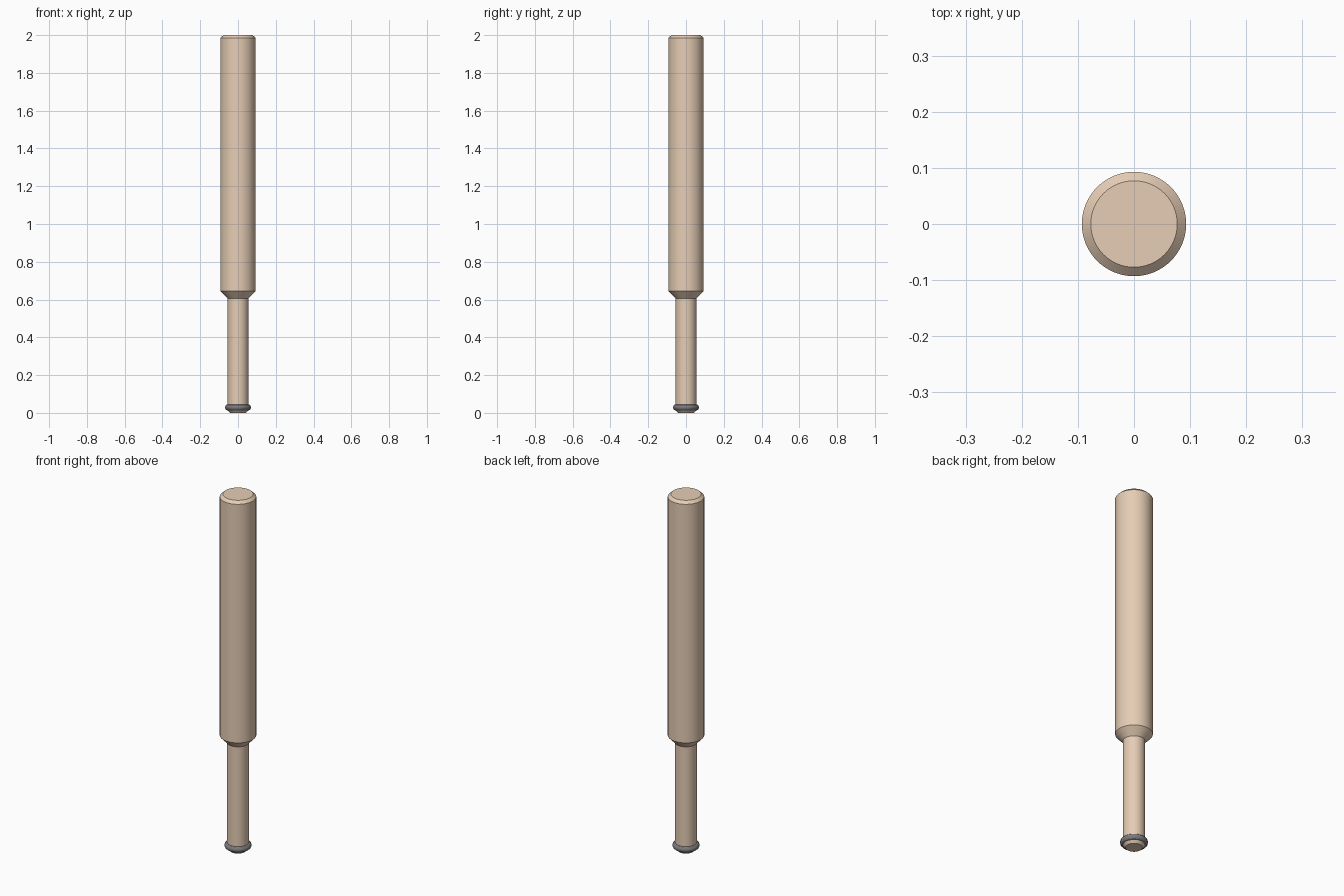
import bpy, math

if "Cube" in bpy.data.objects:
    bpy.data.objects.remove(bpy.data.objects["Cube"])


def material(name, color):
    m = bpy.data.materials.new(name)
    m.diffuse_color = color
    m.use_nodes = True
    m.node_tree.nodes["Principled BSDF"].inputs["Base Color"].default_value = m.diffuse_color
    return m


def lathe(name, profile, mat, closed=False, sides=64):
    """Revolve (radius, z) points about the z axis; open profiles get end caps."""
    n = len(profile)
    verts, faces = [], []
    for i in range(sides):
        a = 2 * math.pi * i / sides
        verts += [(r * math.cos(a), r * math.sin(a), z) for r, z in profile]
    for i in range(sides):
        j = (i + 1) % sides
        for k in range(n if closed else n - 1):
            m = (k + 1) % n
            faces.append((i * n + k, j * n + k, j * n + m, i * n + m))
    if not closed:
        faces.append([i * n for i in reversed(range(sides))])
        faces.append([i * n + n - 1 for i in range(sides)])
    mesh = bpy.data.meshes.new(name)
    mesh.from_pydata(verts, [], faces)
    mesh.materials.append(mat)
    ob = bpy.data.objects.new(name, mesh)
    bpy.context.collection.objects.link(ob)
    bpy.ops.object.select_all(action='DESELECT')
    ob.select_set(True)
    bpy.context.view_layer.objects.active = ob
    bpy.ops.object.shade_smooth_by_angle(angle=math.radians(30))
    return ob


wood = material("wood", (0.79, 0.61, 0.46, 1))
rubber = material("dark_rubber", (0.2, 0.2, 0.21, 1))

# Stepped pin: chamfered foot, thin shank, shoulder, thick body, chamfered top
lathe("pin_body", [(0.042, 0.0), (0.055, 0.015), (0.055, 0.605),
                   (0.093, 0.645), (0.093, 1.985), (0.077, 2.0)], wood)

# Ring around the foot
ring = [(0.054 + 0.015 * math.cos(2 * math.pi * k / 12),
         0.029 + 0.016 * math.sin(2 * math.pi * k / 12)) for k in range(12)]
lathe("foot_ring", ring, rubber, closed=True)
